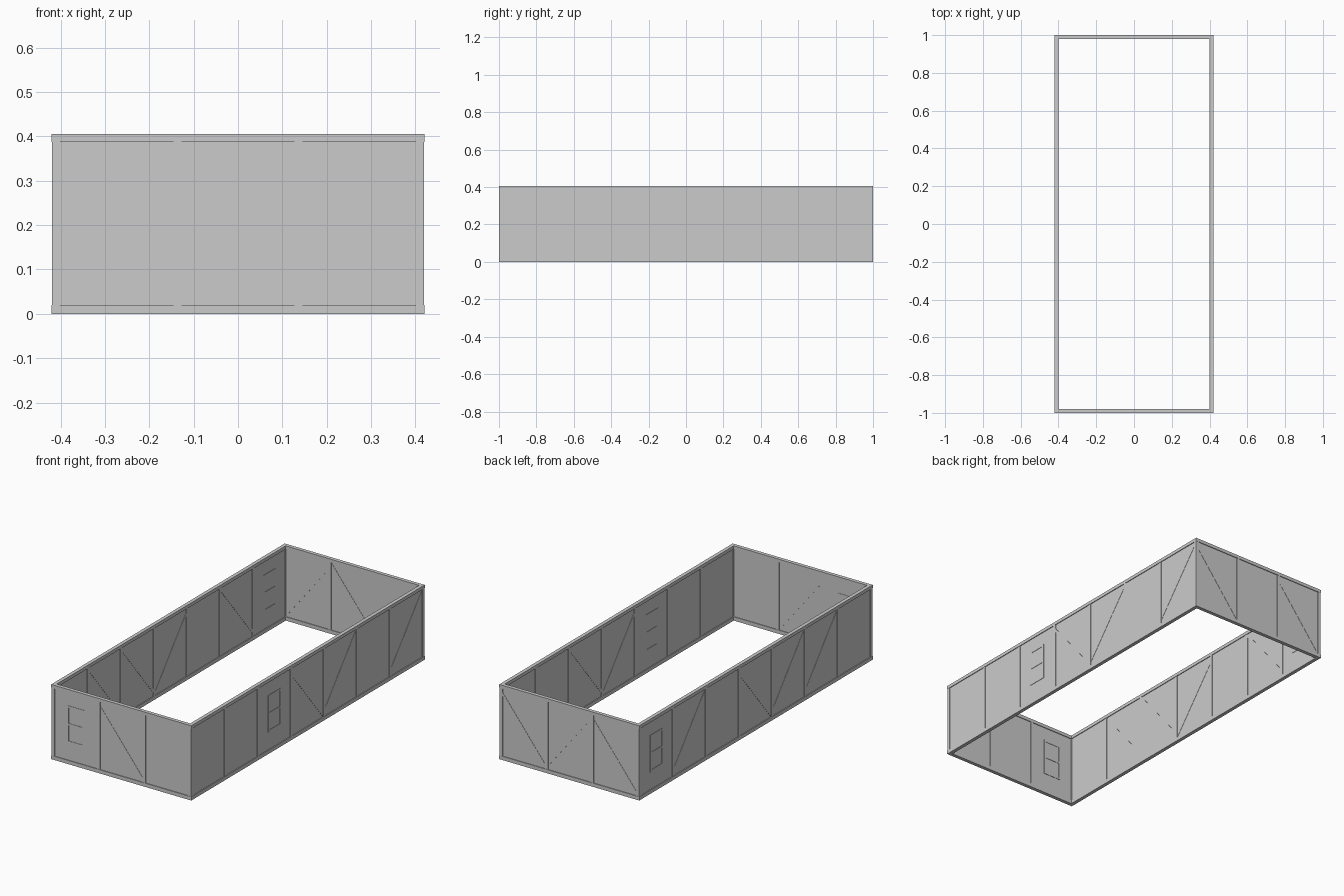
import bpy, bmesh, math
from mathutils import Matrix

if "Cube" in bpy.data.objects:
    bpy.data.objects.remove(bpy.data.objects["Cube"])

T = 0.02            # beam section
P = 0.018           # post section
H = 0.405           # storey height
HX, HY = 0.41, 0.99  # centre lines of the walls


def prism(name, pts, depth, wall, dist):
    """Extrude a profile (u, z) symmetrically about one wall's centre plane."""
    bm = bmesh.new()
    front = [bm.verts.new((u, -dist - depth / 2, z)) for u, z in pts]
    face = bm.faces.new(front)
    ext = bmesh.ops.extrude_face_region(bm, geom=[face])
    verts = [g for g in ext["geom"] if isinstance(g, bmesh.types.BMVert)]
    bmesh.ops.translate(bm, verts=verts, vec=(0, depth, 0))
    bmesh.ops.recalc_face_normals(bm, faces=bm.faces)
    bm.transform(Matrix.Rotation(wall * math.pi / 2, 4, 'Z'))
    me = bpy.data.meshes.new(name)
    bm.to_mesh(me)
    bm.free()
    ob = bpy.data.objects.new(name, me)
    bpy.context.collection.objects.link(ob)
    return ob


def box(name, u0, u1, z0, z1, depth, wall, dist):
    return prism(name, [(u0, z0), (u1, z0), (u1, z1), (u0, z1)], depth, wall, dist)


def window(side, c, k, dist):
    # frame of two jambs, sill, head and a middle bar
    w, z0, z1, f, d = 0.054, 0.115, 0.315, 0.01, 0.016
    for n, s in (("left", -1), ("right", 1)):
        a, b = sorted((c + s * w, c + s * (w - f)))
        box(f"{side}_window_{n}_jamb", a, b, z0, z1, d, k, dist)
    for n, z, h in (("sill", z0, f), ("bar", 0.21, f), ("head", z1 - f, f)):
        box(f"{side}_window_{n}", c - w + f, c + w - f, z, z + h, d, k, dist)


def brace(side, i, c, half, rising, k, dist):
    # slanted brace, cut flush against the posts
    a, b, v = 0.354, 0.032, 0.011
    if rising:
        a, b = H - a, H - b
    u = half - P / 2
    prism(f"{side}_brace_{i}", [(c - u, a - v), (c + u, b - v), (c + u, b + v), (c - u, a + v)],
          0.0145, k, dist)


# bays seen from outside, left to right: W window, \ and / braces, . plain
walls = [("front", "W\\.", HX, HY), ("right", "..W\\/./", HY, HX),
         ("back", "\\/\\", HX, HY), ("left", "W/.\\//.", HY, HX)]

for k, (side, bays, half, dist) in enumerate(walls):
    step = 2 * half / len(bays)
    end = half + (T / 2 if k % 2 == 0 else -T / 2)
    # sill and top beams
    box(f"{side}_bottom_beam", -end, end, 0, T, T, k, dist)
    box(f"{side}_top_beam", -end, end, H - P, H, T, k, dist)
    # infill panel
    box(f"{side}_panel", -half + P / 2, half - P / 2, T, H - P, 0.012, k, dist)
    for i, kind in enumerate(bays):
        u = -half + i * step
        name = "corner_post" if i == 0 else f"post_{i}"
        box(f"{side}_{name}", u - P / 2, u + P / 2, T, H - P, P, k, dist)
        c = u + step / 2
        if kind == "W":
            window(side, c, k, dist)
        elif kind in "\\/":
            brace(side, i, c, step / 2, kind == "/", k, dist)
